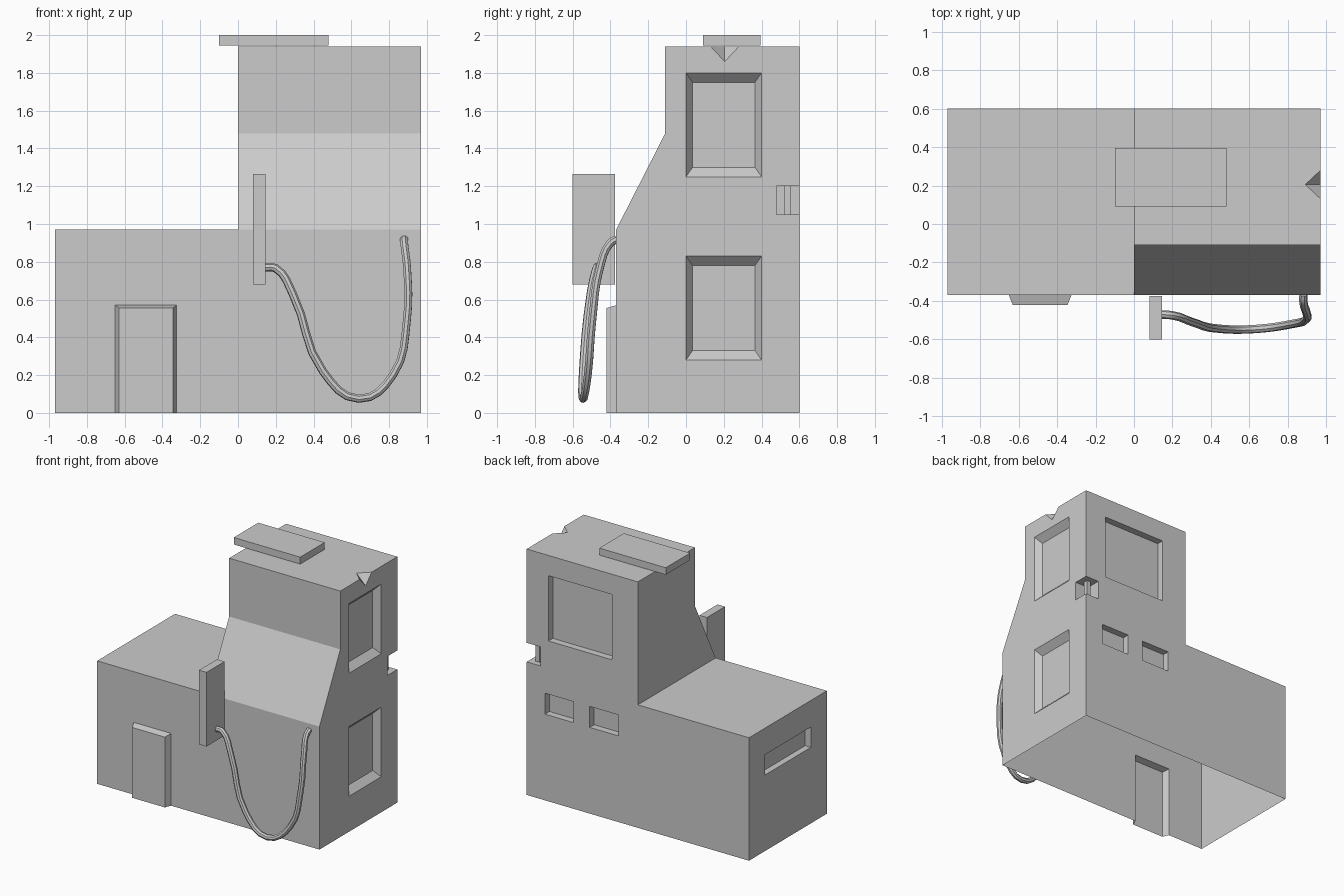
import bpy, bmesh
from mathutils import Vector

if "Cube" in bpy.data.objects:
    bpy.data.objects.remove(bpy.data.objects["Cube"])


def new_object(name, bm):
    bmesh.ops.recalc_face_normals(bm, faces=bm.faces)
    me = bpy.data.meshes.new(name)
    bm.to_mesh(me)
    bm.free()
    ob = bpy.data.objects.new(name, me)
    bpy.context.collection.objects.link(ob)
    return ob


def box(name, x, y, z):
    bm = bmesh.new()
    bmesh.ops.create_cube(bm, size=1)
    for v in bm.verts:
        v.co = [(r[0] + r[1]) / 2 + c * (r[1] - r[0]) for r, c in zip((x, y, z), v.co)]
    return new_object(name, bm)


def hull(name, points):
    bm = bmesh.new()
    for p in points:
        bm.verts.new(p)
    bmesh.ops.convex_hull(bm, input=bm.verts[:])
    bmesh.ops.dissolve_limit(bm, angle_limit=0.01, verts=bm.verts[:], edges=bm.edges[:])
    return new_object(name, bm)


# Body: stepped front sheet extruded to the back, extended below the ground for trimming
L, F, B, LOW = 0.97, -0.37, 0.60, -0.1
bm = bmesh.new()
grid = {}


def vert(x, z):
    if (x, z) not in grid:
        grid[(x, z)] = bm.verts.new((x, F, z))
    return grid[(x, z)]


for x0, x1, z0, z1 in ((-L, 0, LOW, L), (0, L, LOW, L), (0, L, L, 1.48), (0, L, 1.48, 1.94)):
    bm.faces.new([vert(x0, z0), vert(x1, z0), vert(x1, z1), vert(x0, z1)])
ext = bmesh.ops.extrude_face_region(bm, geom=bm.faces[:])
for v in ext["geom"]:
    if isinstance(v, bmesh.types.BMVert):
        v.co.y = B
for v in bm.verts:  # slope the tower front back
    if v.co.z > 1 and v.co.y < 0:
        v.co.y = -0.11
body = new_object("body", bm)

# Door bulge joined to the front wall
door = hull("door_block", [(x, y, z)
            for y, t in ((-0.32, 0.02), (-0.42, -0.02))
            for x in (-0.65 - t, -0.325 + t)
            for z in (LOW - 0.05, 0.57 + t * 0.75)])

# Recess cutters
cutters = []
for z0, z1 in ((1.25, 1.80), (0.28, 0.83)):  # tapered side panels
    cutters.append(hull("panel_cutter", [(x, y, z)
                   for x, t in ((L - 0.05, 1), (L + 0.05, -1))
                   for y in (0.035 * t, 0.40 - 0.035 * t)
                   for z in (z0 + 0.05 * t, z1 - 0.05 * t)]))
for x0, x1, z0, z1 in ((0.225, 0.78, 1.265, 1.78), (0.56, 0.81, 0.68, 0.845), (0.17, 0.42, 0.68, 0.845)):
    cutters.append(box("back_window_cutter", (x0, x1), (B - 0.055, B + 0.1), (z0, z1)))
cutters.append(box("left_slot_cutter", (-L - 0.1, -L + 0.05), (-0.17, 0.40), (0.60, 0.76)))
cutters.append(box("corner_notch_cutter", (0.85, 1.1), (0.48, 0.7), (1.05, 1.2)))
# Chip in the roof edge, scaled outward from its deepest line
chip = Vector((L - 0.08, 0.205, 1.94)), Vector((L, 0.205, 1.86))
out = Vector((0.09, 0, 0.09))
cutters.append(hull("roof_chip_cutter", [chip[0], chip[1],
               (L, 0.13, 1.94), (L, 0.28, 1.94), Vector((L, 0.13, 1.94)) + out,
               Vector((L, 0.28, 1.94)) + out, chip[0] + out, chip[1] + out]))

for ob, op in [(door, "UNION")] + [(c, "DIFFERENCE") for c in cutters]:
    m = body.modifiers.new(ob.name, "BOOLEAN")
    m.object, m.operation, m.solver = ob, op, "EXACT"
    ob.hide_render = True
result = bpy.data.meshes.new_from_object(body.evaluated_get(bpy.context.evaluated_depsgraph_get()))
body.modifiers.clear()
body.data = result
for ob in [door] + cutters:
    bpy.data.objects.remove(ob)

# Trim at ground level, leaving the underside open
bm = bmesh.new()
bm.from_mesh(body.data)
bmesh.ops.bisect_plane(bm, geom=bm.verts[:] + bm.edges[:] + bm.faces[:], dist=1e-5,
                       plane_co=(0, 0, 0), plane_no=(0, 0, 1), clear_inner=True)
bm.to_mesh(body.data)
bm.free()

# Bar in the corner notch, roof sign and front paddle
box("corner_bar", (0.888, 0.923), (0.52, 0.555), (1.05, 1.2))
box("roof_sign", (-0.10, 0.48), (0.09, 0.395), (1.945, 2.0))
box("nozzle_plate", (0.08, 0.145), (-0.60, -0.375), (0.68, 1.265))

# Hanging hose
path = [(0.14, -0.47, 0.77), (0.20, -0.475, 0.765), (0.29, -0.505, 0.63), (0.45, -0.545, 0.22),
        (0.64, -0.545, 0.075), (0.82, -0.52, 0.20), (0.895, -0.495, 0.50),
        (0.895, -0.455, 0.77), (0.88, -0.40, 0.90), (0.88, -0.365, 0.92)]
cu = bpy.data.curves.new("hose", "CURVE")
cu.dimensions = "3D"
cu.bevel_depth, cu.bevel_resolution, cu.resolution_u = 0.022, 2, 4
cu.use_fill_caps = True
sp = cu.splines.new("BEZIER")
sp.bezier_points.add(len(path) - 1)
for bp, p in zip(sp.bezier_points, path):
    bp.co = p
    bp.handle_left_type = bp.handle_right_type = "AUTO"
hose = bpy.data.objects.new("hose", cu)
bpy.context.collection.objects.link(hose)
bpy.context.view_layer.objects.active = hose
hose.select_set(True)
bpy.ops.object.convert(target="MESH")
bpy.ops.object.shade_smooth_by_angle()
